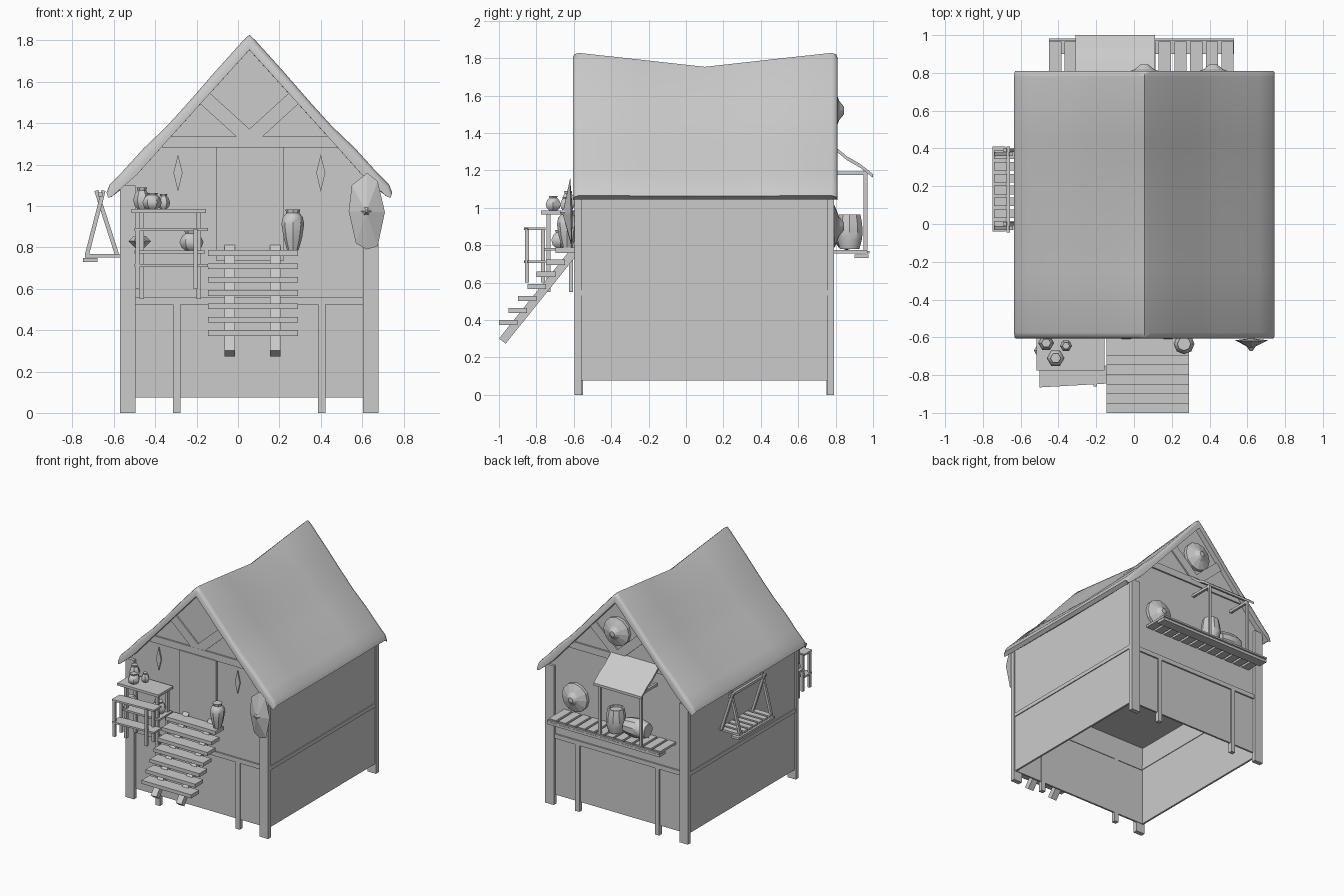
import bpy, bmesh, math
from mathutils import Vector, Matrix

CX = 0.055  # centre line of the hut


def make(name, verts, faces, smooth=None):
    me = bpy.data.meshes.new(name)
    me.from_pydata([tuple(v) for v in verts], [], faces)
    bm = bmesh.new()
    bm.from_mesh(me)
    bmesh.ops.recalc_face_normals(bm, faces=bm.faces)
    bm.to_mesh(me)
    bm.free()
    ob = bpy.data.objects.new(name, me)
    bpy.context.collection.objects.link(ob)
    if smooth:
        bpy.ops.object.select_all(action='DESELECT')
        ob.select_set(True)
        bpy.context.view_layer.objects.active = ob
        bpy.ops.object.shade_smooth_by_angle(angle=math.radians(smooth))
    return ob


def loft(name, rings, smooth=None):
    n = len(rings[0])
    faces = [(r * n + i, r * n + (i + 1) % n, (r + 1) * n + (i + 1) % n, (r + 1) * n + i)
             for r in range(len(rings) - 1) for i in range(n)]
    faces += [tuple(range(n)), tuple(range((len(rings) - 1) * n, len(rings) * n))]
    return make(name, [v for r in rings for v in r], faces, smooth)


def box(name, x, y, z):
    return loft(name, [[(x[0], y[0], k), (x[1], y[0], k), (x[1], y[1], k), (x[0], y[1], k)] for k in z])


def slab(name, pts, y0, y1):
    """Outline in x,z pushed along y."""
    return loft(name, [[(x, y, z) for x, z in pts] for y in (y0, y1)])


def beam(name, p, q, w, d, side=(1, 0, 0)):
    p, q = Vector(p), Vector(q)
    s = Vector(side)
    t = (q - p).normalized().cross(s).normalized()
    return loft(name, [[c + s * a * w / 2 + t * b * d / 2 for a, b in ((-1, -1), (1, -1), (1, 1), (-1, 1))]
                       for c in (p, q)])


def lathe(name, at, prof, n=6, rot=None, smooth=None):
    m = Matrix.Translation(at) @ (rot or Matrix())
    return loft(name, [[m @ Vector((r * math.cos(2 * math.pi * i / n), r * math.sin(2 * math.pi * i / n), z))
                        for i in range(n)] for r, z in prof], smooth)


# gable walls, side walls and floor
gable = [(-0.56, 0.075), (0.67, 0.075), (0.67, 1.09), (CX + 0.375, 1.36), (CX, 1.77),
         (CX - 0.375, 1.36), (-0.56, 1.09)]
slab("front_wall", gable, -0.57, -0.555)
slab("back_wall", gable, 0.755, 0.77)
for s, tag in ((-1, "left"), (1, "right")):
    xs = sorted((CX + s * 0.60, CX + s * 0.615))
    box(tag + "_wall", xs, (-0.56, 0.76), (0.075, 1.09))
    rx = sorted((CX + s * 0.595, CX + s * 0.622))
    box(tag + "_side_rail", rx, (-0.58, 0.77), (0.53, 0.56))
    for y in ((-0.595, -0.56), (0.755, 0.79)):
        px = sorted((CX + s * 0.55, CX + s * 0.625))
        box(tag + "_corner_post", px, y, (0, 1.10))
box("floor", (-0.55, 0.66), (-0.55, 0.75), (0.71, 0.735))

# timber frame on both gables
for tag, y0, y1 in (("front", -0.582, -0.55), ("back", 0.75, 0.782)):
    ym = (y0 + y1) / 2
    box(tag + "_floor_beam", (-0.55, 0.66), (y0, y1), (0.525, 0.56))
    box(tag + "_collar_beam", (CX - 0.42, CX + 0.42), (y0, y1), (1.28, 1.335))
    for s in (-1, 1):
        x = CX + s * 0.35
        box(tag + "_lower_post", (x - 0.018, x + 0.018), (y0, y1), (0, 0.53))
        beam(tag + "_brace", (CX, ym, 1.325), (CX + s * 0.225, ym, 1.53), 0.03, 0.07, (0, 1, 0))
box("door", (-0.105, 0.22), (-0.59, -0.56), (0.735, 1.285))

# sagging thatch roof
outer = [(0, 1.828), (0.03, 1.80), (0.165, 1.65), (0.3, 1.495), (0.4, 1.385), (0.51, 1.28),
         (0.61, 1.17), (0.675, 1.105), (0.69, 1.065)]
inner = [(0.665, 1.045), (0.545, 1.15), (0.375, 1.34), (0, 1.755)]


def roof_ring(y, inset):
    sag = 0.075 * max(0, 1 - abs(y - 0.1) / 0.67)
    o = [(u * (1 - inset * 0.4), z - inset) for u, z in outer]
    pts = [(-u, z) for u, z in reversed(o)] + o[1:] + inner + [(-u, z) for u, z in reversed(inner[:-1])]
    return [(CX + u, y, z - sag * (z - 1.04) / 0.79) for u, z in pts]


loft("thatch_roof", [roof_ring(y, i) for y, i in (
    (-0.605, 0.025), (-0.598, 0.008), (-0.575, 0), (-0.25, 0), (0.1, 0), (0.45, 0),
    (0.78, 0), (0.803, 0.008), (0.81, 0.025))], 50)

# front stairs
for i in range(7):
    y, z = -1.0 + 0.0505 * i, 0.40 + 0.0645 * i
    box("stair_tread", (-0.145, 0.29), (y, y + 0.10), (z - 0.028, z))
for x in (-0.04, 0.18):
    beam("stair_stringer", (x, -0.982, 0.287), (x, -0.57, 0.80), 0.05, 0.045)

# front table with a shelf and a low bench
box("table_top", (-0.515, -0.155), (-0.775, -0.59), (0.965, 0.985))
box("table_shelf", (-0.50, -0.16), (-0.76, -0.59), (0.77, 0.785))
for x in (-0.465, -0.19):
    for y in (-0.735, -0.615):
        box("table_leg", (x - 0.011, x + 0.011), (y - 0.011, y + 0.011), (0.55, 0.97))
for z, t in ((0.88, 0.014), (0.705, 0.014)):
    loft("bench_board", [[(-0.5, -0.865, k), (-0.145, -0.845, k), (-0.145, -0.75, k), (-0.5, -0.77, k)]
                         for k in (z, z + t)])
for x in (-0.485, -0.205):
    for y in (-0.85, -0.765):
        box("bench_leg", (x - 0.01, x + 0.01), (y - 0.01, y + 0.01), (0.60, 0.89))

# pots and vase
jar = [(0.5, 0), (0.85, 0.3), (1, 0.75), (0.75, 1.3), (0.5, 1.5), (0.6, 1.75)]
for x, y, z, r, h in ((-0.465, -0.63, 0.985, 0.042, 0.06), (-0.36, -0.645, 0.985, 0.032, 0.042),
                      (-0.415, -0.71, 0.985, 0.047, 0.045), (-0.225, -0.67, 0.785, 0.058, 0.055)):
    lathe("pot", (x, y, z), [(r * a, h * b) for a, b in jar], smooth=40)
lathe("bowl", (-0.475, -0.67, 0.785), [(0.02, 0.01), (0.055, 0.045), (0.03, 0.07)])
lathe("tall_vase", (0.265, -0.635, 0.787),
      [(0.028, 0), (0.045, 0.06), (0.055, 0.125), (0.048, 0.16), (0.032, 0.178), (0.036, 0.197)], 8, smooth=40)

# leaf shaped shield leaning at the right front corner
rim = [(0.55, 1.10), (0.535, 0.975), (0.57, 0.82), (0.62, 0.79), (0.675, 0.805), (0.71, 0.97),
       (0.675, 1.12), (0.625, 1.16)]
n = len(rim)
vs = [(x, -0.615 - 0.02 * (z - 0.95), z) for x, z in rim] + [(0.62, -0.66, 0.97), (0.62, -0.605, 0.97)]
make("corner_shield", vs, [(i, (i + 1) % n, k) for i in range(n) for k in (n, n + 1)])
lathe("shield_boss", (0.62, -0.648, 0.975), [(0.025, 0), (0.006, 0.025)], 6, Matrix.Rotation(math.pi / 2, 4, 'X'))

# small wall ornaments beside the door
for x in (-0.29, 0.40):
    slab("wall_ornament", [(x - 0.022, 1.16), (x, 1.07), (x + 0.022, 1.16), (x, 1.25)], -0.58, -0.565)

# round shields on the back
face_back = Matrix.Rotation(-math.pi / 2, 4, 'X')
for x, z in ((0.42, 0.90), (CX, 1.52)):
    lathe("round_shield", (x, 0.77, z), [(0.112, 0), (0.112, 0.025), (0.05, 0.05), (0.02, 0.075)], 12, face_back)

# back balcony
for i in range(12):
    x = -0.45 + 0.083 * i
    box("balcony_slat", (x, x + 0.065), (0.77, 0.965), (0.755, 0.773))
box("balcony_edge", (-0.45, 0.53), (0.968, 0.982), (0.755, 0.768))
box("balcony_beam", (-0.45, 0.53), (0.90, 0.975), (0.73, 0.75))

# canopy over the balcony
can = [(0.775, 1.345), (0.86, 1.275), (0.93, 1.235), (1.0, 1.18)]
loft("canopy", [[(x, y, z) for y, z in can] + [(x, y, z - 0.02) for y, z in reversed(can)]
                for x in (-0.31, 0.11)])
for x in (-0.28, 0.08):
    box("canopy_post", (x - 0.01, x + 0.01), (0.95, 0.97), (0.77, 1.20))
    box("canopy_arm", (x - 0.01, x + 0.01), (0.77, 0.97), (1.175, 1.195))

# barrels
bar = [(0.055, 0), (0.069, 0.05), (0.073, 0.09), (0.07, 0.135), (0.06, 0.185), (0.05, 0.185), (0.048, 0.17)]
lathe("standing_barrel", (0.0, 0.875, 0.78), bar, 10, smooth=35)
lathe("lying_barrel", (-0.27, 0.86, 0.846), bar, 10, Matrix.Rotation(math.pi / 2, 4, 'Y'), 35)

# drying rack on the left side
for i in range(7):
    y = -0.03 + 0.0625 * i
    box("rack_slat", (-0.74, -0.56), (y, y + 0.045), (0.752, 0.768))
box("rack_beam", (-0.75, -0.68), (-0.04, 0.41), (0.73, 0.748))
for y in (-0.01, 0.38):
    beam("rack_leg", (-0.73, y - 0.011, 0.765), (-0.65, y - 0.011, 1.075), 0.02, 0.02, (0, 1, 0))
    beam("rack_leg", (-0.585, y + 0.011, 0.765), (-0.685, y + 0.011, 1.075), 0.02, 0.02, (0, 1, 0))
box("rack_pole", (-0.676, -0.656), (-0.045, 0.41), (1.045, 1.065))
